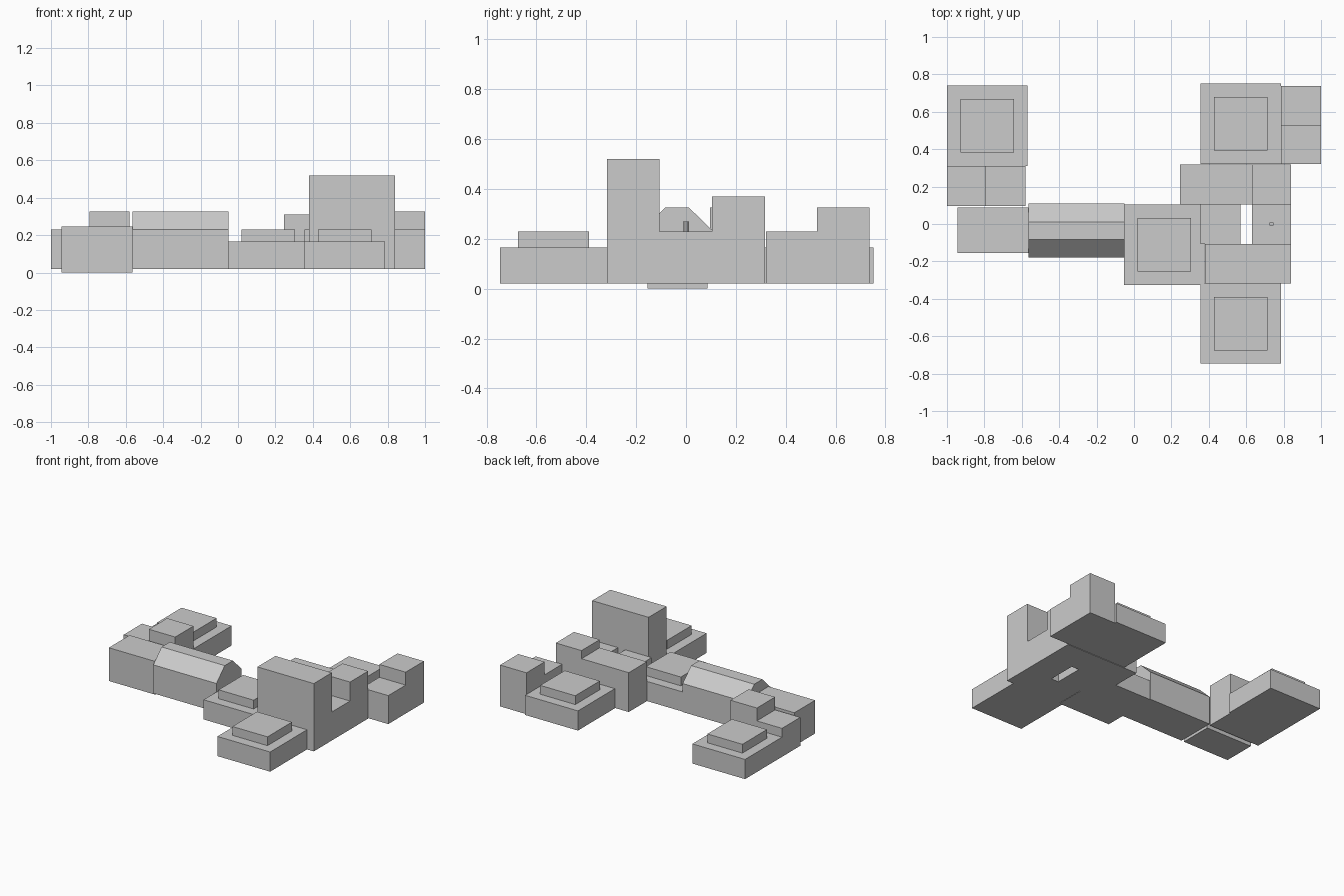
import bpy
import math

if "Cube" in bpy.data.objects:
    bpy.data.objects.remove(bpy.data.objects["Cube"])

grey = bpy.data.materials.new("plain_grey")
grey.diffuse_color = (0.6, 0.6, 0.6, 1)
grey.use_nodes = True
grey.node_tree.nodes["Principled BSDF"].inputs["Base Color"].default_value = grey.diffuse_color
BASE = 0.02   # underside of nearly every block


def add_mesh(name, verts, faces):
    me = bpy.data.meshes.new(name)
    me.from_pydata(verts, [], faces)
    me.materials.append(grey)
    ob = bpy.data.objects.new(name, me)
    bpy.context.collection.objects.link(ob)
    return ob


def prism(name, profile, x0, x1):
    """Extrude a counter-clockwise (y, z) profile along x."""
    n = len(profile)
    verts = [(x, y, z) for x in (x0, x1) for y, z in profile]
    faces = [tuple(reversed(range(n))), tuple(range(n, 2 * n))]
    faces += [(i, (i + 1) % n, n + (i + 1) % n, n + i) for i in range(n)]
    return add_mesh(name, verts, faces)


def block(name, x0, x1, y0, y1, top, bottom=BASE):
    return prism(name, [(y0, bottom), (y1, bottom), (y1, top), (y0, top)], x0, x1)


def stepped_pad(name, x0, y0, size=0.43, inset=0.072):
    """Square low block with a smaller raised block on top."""
    x1, y1 = x0 + size, y0 + size
    block(name + "_base", x0, x1, y0, y1, 0.165)
    block(name + "_step", x0 + inset, x1 - inset, y0 + inset, y1 - inset, 0.23, 0.165)


# Four stepped pads
stepped_pad("left_pad", -1.0, 0.31)
stepped_pad("centre_pad", -0.053, -0.325)
stepped_pad("front_pad", 0.355, -0.747)
stepped_pad("back_pad", 0.355, 0.322)

# Left wing
block("left_low_block", -1.0, -0.795, 0.097, 0.31, 0.23)
block("left_high_block", -0.795, -0.58, 0.097, 0.31, 0.325)
block("left_end_block", -0.945, -0.565, -0.155, 0.087, 0.245, 0.0)

# Long hall with sloped roof
prism("roofed_hall", [(-0.18, BASE), (0.11, BASE), (0.11, 0.23), (0.012, 0.325),
                      (-0.083, 0.325), (-0.18, 0.23)], -0.565, -0.05)

# Tower and the two low links around the open shaft
block("tower", 0.38, 0.84, -0.317, -0.107, 0.52)
block("inner_link", 0.355, 0.57, -0.107, 0.105, 0.23)
block("outer_link", 0.63, 0.84, -0.107, 0.105, 0.23)

# Rear blocks
block("rear_low_block", 0.245, 0.63, 0.105, 0.317, 0.31)
block("rear_high_block", 0.63, 0.84, 0.105, 0.317, 0.37)

# Right annex
block("annex_low_block", 0.785, 1.0, 0.322, 0.525, 0.23)
block("annex_high_block", 0.785, 1.0, 0.525, 0.737, 0.325)

# Small post on the outer link
bpy.ops.mesh.primitive_cylinder_add(vertices=8, radius=0.013, depth=0.04,
                                    location=(0.735, 0, 0.25),
                                    rotation=(0, 0, math.pi / 8))
post = bpy.context.object
post.name = "small_post"
post.data.materials.append(grey)
